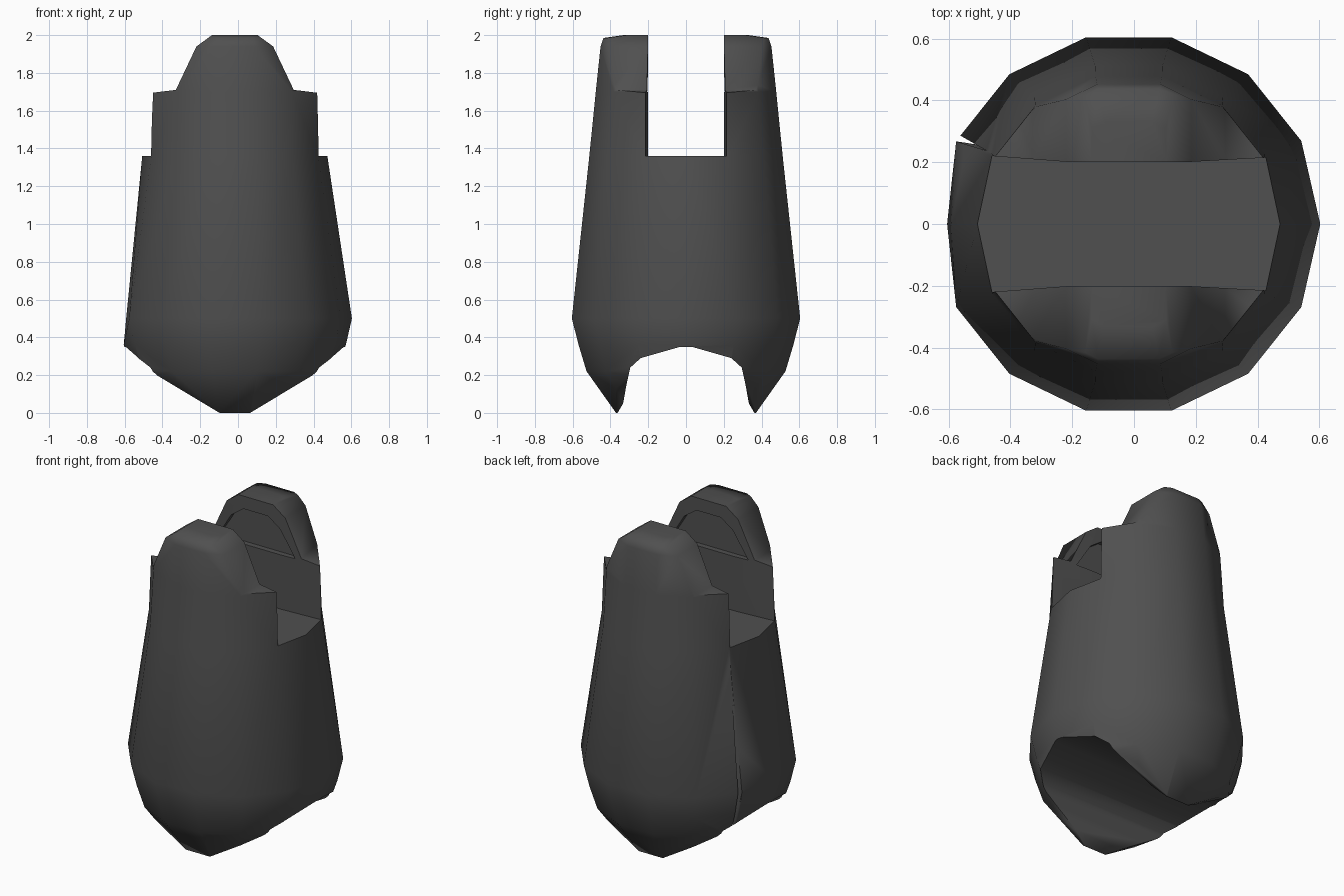
import bpy, bmesh, math

if "Cube" in bpy.data.objects:
    bpy.data.objects.remove(bpy.data.objects["Cube"])

CX = -0.017   # slight offset of the round body


def finish(bm, name):
    bmesh.ops.recalc_face_normals(bm, faces=bm.faces)
    me = bpy.data.meshes.new(name)
    bm.to_mesh(me)
    bm.free()
    ob = bpy.data.objects.new(name, me)
    bpy.context.collection.objects.link(ob)
    return ob


def prism(name, pts, axis, lo, hi):
    """Extrude a 2D outline along one axis (the outline uses the other two, in order)."""
    bm = bmesh.new()

    def put(p, t):
        c = list(p)
        c.insert(axis, t)
        return bm.verts.new(c)
    a = [put(p, lo) for p in pts]
    b = [put(p, hi) for p in pts]
    bm.faces.new(a)
    bm.faces.new(b)
    for i in range(len(pts)):
        j = (i + 1) % len(pts)
        bm.faces.new((a[i], a[j], b[j], b[i]))
    return finish(bm, name)


def cut(ob, cutter, op='DIFFERENCE'):
    cutter.hide_render = True
    m = ob.modifiers.new(op, 'BOOLEAN')
    m.operation, m.object, m.solver = op, cutter, 'EXACT'
    bpy.context.view_layer.objects.active = ob
    bpy.ops.object.modifier_apply(modifier=m.name)
    bpy.data.objects.remove(cutter)


# Tapered 14-sided body: rings of (z, x radius, y radius, left limit)
rings = [(0, .38, .38, -1), (.22, .54, .54, -1), (.36, .588, .583, -1), (.5, .62, .62, -.592),
         (1.36, .49, .525, -1), (1.7, .485, .49, -1), (1.94, .46, .464, -1),
         (1.985, .445, .448, -1), (2, .34, .34, -1)]
N = 14
bm = bmesh.new()
loops = []
for z, rx, ry, left in rings:
    loops.append([bm.verts.new((max(left, CX + rx * math.cos(2 * math.pi * i / N)),
                                ry * math.sin(2 * math.pi * i / N), z)) for i in range(N)])
for lo, hi in zip(loops, loops[1:]):
    for i in range(N):
        j = (i + 1) % N
        bm.faces.new((lo[i], lo[j], hi[j], hi[i]))
bm.faces.new(loops[0])
bm.faces.new(loops[-1])
body = finish(bm, "forked_body")

# Front outline: pointed base, shouldered crown (x, z)
half = [(.08, -.0005), (.447, .22), (.59, .35), (.8, .55), (.8, 1.69), (.435, 1.695),
        (.312, 1.71), (.203, 1.94), (.12, 2.0005)]
outline = [(CX + x, z) for x, z in half] + [(CX - x, z) for x, z in reversed(half)]
cut(body, prism("outline_cutter", outline, 1, -1, 1), 'INTERSECT')

# Slot between the prongs, with slightly bowed walls (x, y)
wall = [(-.8, .22), (-.46, .22), (-.2, .2), (.16, .2), (.43, .215), (.8, .215)]
slot = wall + [(x, -y) for x, y in reversed(wall)]
cut(body, prism("slot_cutter", slot, 2, 1.36, 2.3))

# Shallow arched recess in the inner face of both prongs (x, z)
niche = [(.27, 1.7), (.17, 1.86), (.085, 1.92)]
niche = [(CX + x, z) for x, z in niche] + [(CX - x, z) for x, z in reversed(niche)]
cut(body, prism("niche_cutter", niche, 1, -.235, .235))

# Arched hollow between the lower tips (y, z)
arch = [(.365, -.1), (.362, 0), (.333, .05), (.315, .15), (.295, .24), (.24, .29), (.03, .35)]
arch = arch + [(-y, z) for y, z in reversed(arch)]
cut(body, prism("arch_cutter", arch, 0, -1, 1))

# Narrow crease down the left rear side
bm = bmesh.new()
for p in [(-.475, .235, 1.36), (-.5, .26, -.05), (-.75, .31, -.05), (-.72, .37, -.05)]:
    bm.verts.new(p)
bmesh.ops.convex_hull(bm, input=bm.verts)
cut(body, finish(bm, "crease_cutter"))

# Dark grey finish
mat = bpy.data.materials.new("dark_grey")
mat.diffuse_color = (.08, .08, .08, 1)
mat.use_nodes = True
mat.node_tree.nodes["Principled BSDF"].inputs["Base Color"].default_value = mat.diffuse_color
body.data.materials.clear()
body.data.materials.append(mat)
for p in body.data.polygons:
    p.material_index = 0

# Smooth shading with crisp cut edges
bpy.ops.object.select_all(action='DESELECT')
body.select_set(True)
bpy.context.view_layer.objects.active = body
bpy.ops.object.shade_smooth_by_angle(angle=math.radians(65))
